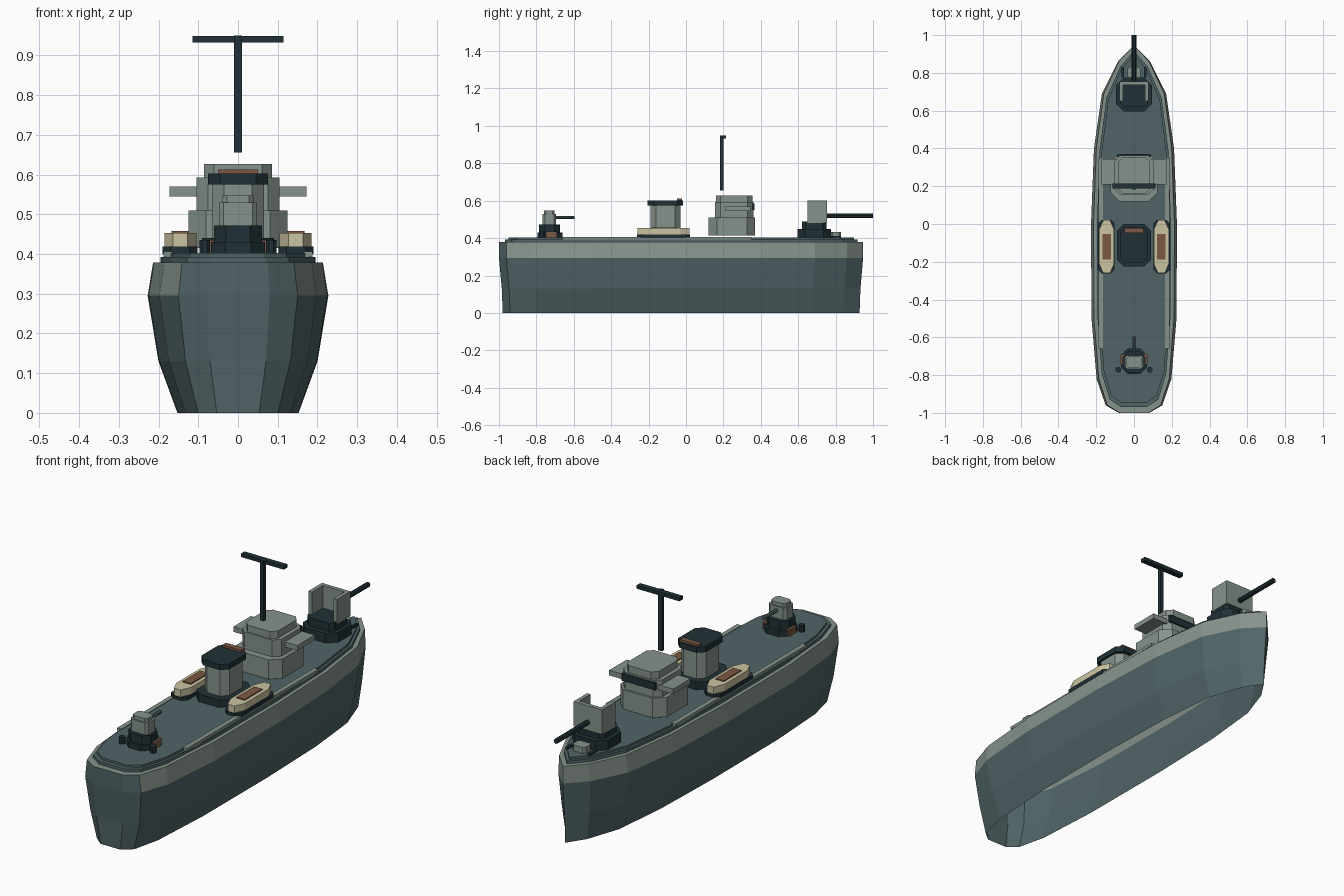
import bpy, bmesh, math
from mathutils import Matrix

cube = bpy.data.objects.get("Cube")
if cube:
    bpy.data.objects.remove(cube, do_unlink=True)


def material(name, rgb):
    m = bpy.data.materials.new(name)
    m.use_nodes = True
    m.diffuse_color = (*rgb, 1)
    m.node_tree.nodes["Principled BSDF"].inputs["Base Color"].default_value = (*rgb, 1)
    return m


SLATE = material("slate", (.082, .13, .137))
GREY = material("light grey", (.24, .29, .262))
DARK = material("dark blue grey", (.0144, .0296, .0369))
CREAM = material("cream", (.6, .55, .36))
BROWN = material("brown", (.2, .098, .057))


def finish(bm, name, mats):
    mesh = bpy.data.meshes.new(name)
    bm.to_mesh(mesh)
    bm.free()
    for m in mats:
        mesh.materials.append(m)
    ob = bpy.data.objects.new(name, mesh)
    bpy.context.collection.objects.link(ob)
    return ob


def loft(name, pts, levels, mats, center=(0, 0), bottom=True, rule=lambda row, normal: 0):
    """Stack scaled copies of a counter-clockwise plan: levels are (z, x scale, y scale)."""
    bm = bmesh.new()
    cx, cy = center
    rings = [[bm.verts.new((cx + x * sx, cy + y * sy, z)) for x, y in pts] for z, sx, sy in levels]
    n = len(pts)
    for row, (a, b) in enumerate(zip(rings, rings[1:])):
        for i in range(n):
            j = (i + 1) % n
            f = bm.faces.new((a[i], a[j], b[j], b[i]))
            f.normal_update()
            f.material_index = rule(row, f.normal)
    top = bm.faces.new(rings[-1])
    top.normal_update()
    top.material_index = rule(len(rings) - 2, top.normal)
    if bottom:
        bm.faces.new(rings[0][::-1])
    return finish(bm, name, mats)


def plan(hx, hy, cx=0, cy=None):
    """Rectangle plan, with its corners cut by cx and cy."""
    cy = cx if cy is None else cy
    if cx == 0:
        return [(-hx, -hy), (hx, -hy), (hx, hy), (-hx, hy)]
    quarter = [(hx - cx, -hy), (hx, -hy + cy)]
    right = quarter + [(x, -y) for x, y in quarter[::-1]]
    return right + [(-x, y) for x, y in right[::-1]]


def block(name, x, y, z, mat, cut=0):
    """Upright block from ranges on each axis, with optional cut corners."""
    pts = plan((x[1] - x[0]) / 2, (y[1] - y[0]) / 2, cut)
    return loft(name, pts, [(z[0], 1, 1), (z[1], 1, 1)], [mat], (sum(x) / 2, sum(y) / 2))


def rod(name, y0, y1, z, r, mat):
    bm = bmesh.new()
    bmesh.ops.create_cone(bm, cap_ends=True, segments=8, radius1=r, radius2=r, depth=y1 - y0,
                          matrix=Matrix.Translation((0, (y0 + y1) / 2, z))
                          @ Matrix.Rotation(math.pi / 2, 4, 'X'))
    return finish(bm, name, [mat])


# Hull: open underneath, with a lighter band along the top of both sides but not the transom
half = [(.08, -1), (.15, -.96), (.198, -.82), (.225, -.5), (.2275, 0),
        (.212, .4), (.17, .69), (.085, .86)]
outline = half + [(0, .947)] + [(-x, y) for x, y in half[::-1]]
loft("hull", outline, [(0, .67, .98), (.13, .88, .985), (.295, 1, 1), (.378, .94, 1)],
     [SLATE, GREY], bottom=False, rule=lambda row, normal: int(row == 2 and normal.y > -.6))

# Stepped deck
loft("deck_step", outline, [(.375, .86, .968), (.392, .86, .968)], [SLATE])
loft("deck", outline, [(.39, .81, .948), (.403, .81, .948)], [SLATE])

# Bridge tiers, wings and window
block("bridge_base", (-.125, .125), (.12, .37), (.415, .51), GREY, .045)
block("bridge_middle", (-.105, .105), (.155, .36), (.51, .592), GREY, .03)
block("bridge_wings", (-.172, .172), (.21, .345), (.545, .57), GREY)
block("bridge_roof", (-.085, .085), (.16, .355), (.592, .627), GREY, .025)
block("bridge_window", (-.09, .09), (.355, .367), (.55, .585), DARK)

# Mast
block("mast", (-.01, .01), (.182, .2), (.655, .95), DARK)
block("mast_crossbar", (-.115, .115), (.188, .215), (.932, .949), DARK)

# Funnel
block("funnel_base", (-.09, .09), (-.225, 0), (.4, .44), DARK, .035)
block("funnel", (-.065, .065), (-.19, -.03), (.44, .58), GREY, .03)
block("funnel_cap", (-.075, .075), (-.205, -.015), (.575, .602), DARK, .03)
block("funnel_vent", (-.05, .05), (-.048, -.022), (.6, .613), BROWN)

# Paired fittings on both sides
for s, side in ((1, "left"), (-1, "right")):
    def pair(name, x, y, z, mat, cut=0):
        block(f"{side}_{name}", sorted((s * x[0], s * x[1])), y, z, mat, cut)

    pair("deck_strip", (.165, .188), (-.66, .35), (.392, .406), GREY)
    loft(f"{side}_boat", plan(.04, .14, .022, .05), [(.418, 1, 1), (.453, 1, 1)],
         [CREAM], (s * .145, -.12))
    pair("boat_cover", (.123, .167), (-.187, -.052), (.45, .458), BROWN)
    pair("boat_cradle", (.102, .19), (-.262, .022), (.4, .419), DARK, .02)
    pair("bow_gun_shield_wall", (.058, .077), (.65, .735), (.48, .6), GREY)
    pair("bow_bollard", (.052, .066), (.775, .83), (.4, .412), DARK)
    pair("stern_bollard", (.07, .097), (-.785, -.757), (.4, .435), DARK, .008)
    pair("stern_gun_locker", (.05, .072), (-.745, -.69), (.4, .435), BROWN)

# Bow gun
block("bow_gun_base", (-.095, .095), (.595, .775), (.4, .45), DARK, .04)
block("bow_gun_mount", (-.075, .075), (.62, .75), (.45, .49), DARK, .02)
block("bow_gun_shield_front", (-.077, .077), (.735, .755), (.48, .6), GREY)
rod("bow_gun_barrel", .755, 1, .52, .012, DARK)
block("bow_hatch", (-.035, .035), (.77, .83), (.4, .432), GREY, .012)

# Stern gun
block("stern_gun_base", (-.068, .068), (-.795, -.66), (.4, .43), DARK, .035)
block("stern_gun_mount", (-.06, .06), (-.785, -.675), (.43, .472), DARK, .03)
block("stern_gun_house", (-.048, .048), (-.767, -.695), (.472, .53), GREY, .012)
block("stern_gun_roof", (-.04, .04), (-.76, -.702), (.53, .547), GREY, .012)
rod("stern_gun_barrel", -.7, -.595, .51, .009, SLATE)
